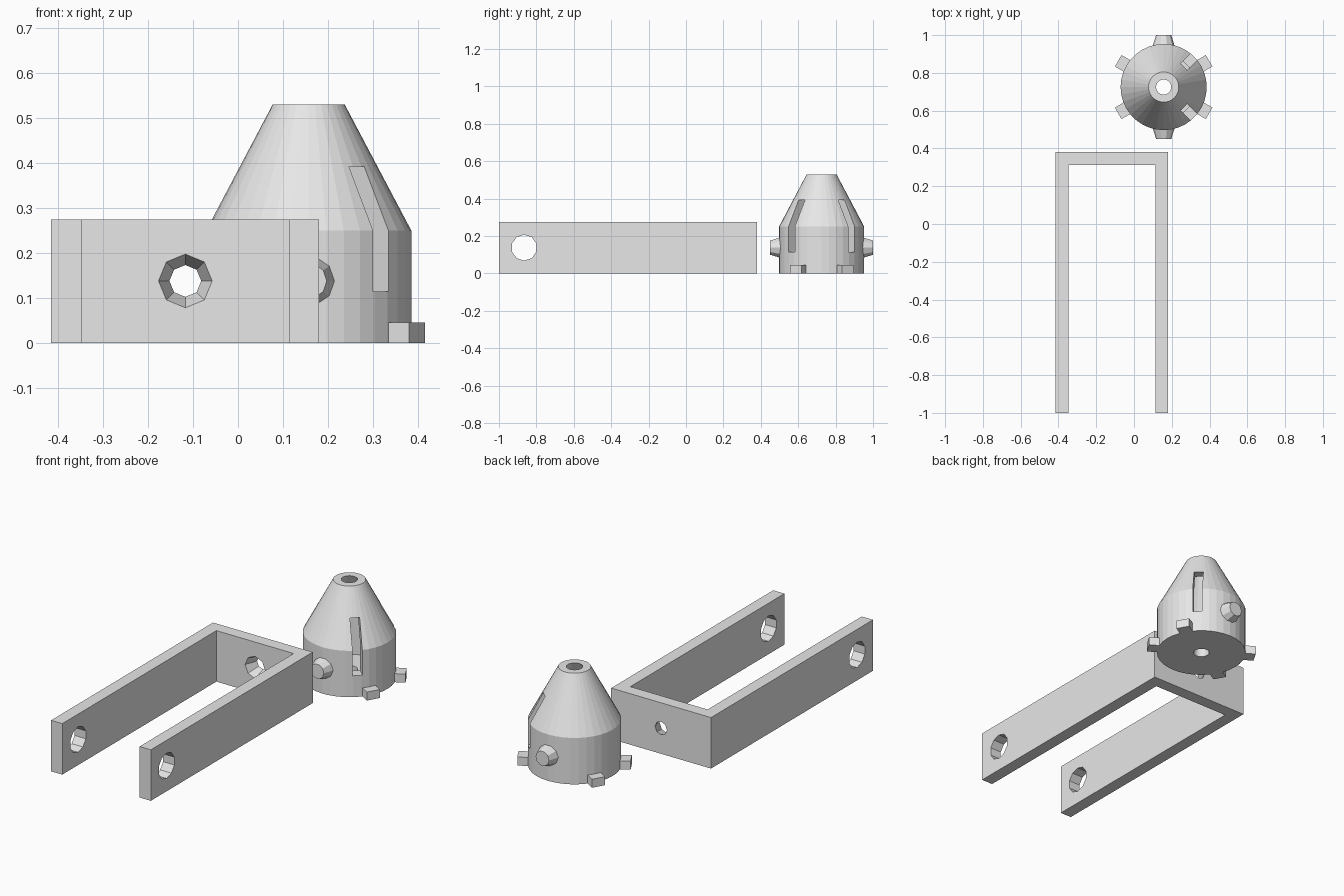
import bpy, bmesh, math
from mathutils import Matrix, Vector

cube = bpy.data.objects.get("Cube")
if cube:
    bpy.data.objects.remove(cube)

GREY = (0.8, 0.8, 0.8, 1)
mat = bpy.data.materials.new("light_grey")
mat.use_nodes = True
mat.diffuse_color = GREY
mat.node_tree.nodes["Principled BSDF"].inputs["Base Color"].default_value = GREY

AXIS = Vector((0.157, 0.725, 0))      # centre of the hollow body
PIVOT_Z = 0.138                       # height of studs and pivot hole


def finish(name, bm):
    bmesh.ops.recalc_face_normals(bm, faces=bm.faces)
    mesh = bpy.data.meshes.new(name)
    bm.to_mesh(mesh)
    bm.free()
    mesh.materials.append(mat)
    obj = bpy.data.objects.new(name, mesh)
    bpy.context.collection.objects.link(obj)
    return obj


def box(name, lo, hi, matrix=Matrix()):
    lo, hi = Vector(lo), Vector(hi)
    bm = bmesh.new()
    bmesh.ops.create_cube(bm, size=1)
    bmesh.ops.scale(bm, vec=hi - lo, verts=bm.verts)
    bmesh.ops.translate(bm, vec=(lo + hi) / 2, verts=bm.verts)
    bm.transform(matrix)
    return finish(name, bm)


def rod(name, start, end, r1, r2, sides, turn=0):
    """Straight or tapered rod between two points."""
    start, end = Vector(start), Vector(end)
    d = end - start
    bm = bmesh.new()
    bmesh.ops.create_cone(bm, cap_ends=True, segments=sides,
                          radius1=r1, radius2=r2, depth=d.length)
    bm.transform(Matrix.Translation((start + end) / 2)
                 @ d.to_track_quat('Z', 'Y').to_matrix().to_4x4()
                 @ Matrix.Rotation(turn, 4, 'Z'))
    return finish(name, bm)


def cut(obj, cutters):
    for c in cutters:
        mod = obj.modifiers.new("cut", 'BOOLEAN')
        mod.operation, mod.solver, mod.object = 'DIFFERENCE', 'EXACT', c
    graph = bpy.context.evaluated_depsgraph_get()
    mesh = bpy.data.meshes.new_from_object(obj.evaluated_get(graph))
    obj.modifiers.clear()
    obj.data = mesh
    for c in cutters:
        bpy.data.objects.remove(c)


def around(degrees):
    return Matrix.Translation(AXIS) @ Matrix.Rotation(math.radians(degrees), 4, 'Z')


# U-shaped bracket
outline = [(-0.415, -1), (-0.348, -1), (-0.348, 0.313), (0.113, 0.313),
           (0.113, -1), (0.18, -1), (0.18, 0.38), (-0.415, 0.38)]
bm = bmesh.new()
base = bm.faces.new([bm.verts.new((x, y, 0)) for x, y in outline])
up = bmesh.ops.extrude_face_region(bm, geom=[base])["geom"]
bmesh.ops.translate(bm, vec=(0, 0, 0.275),
                    verts=[v for v in up if isinstance(v, bmesh.types.BMVert)])
bracket = finish("bracket", bm)

# Arm holes and the countersunk pivot hole
cut(bracket, [
    rod("arm_hole", (-0.6, -0.865, PIVOT_Z), (0.4, -0.865, PIVOT_Z), 0.069, 0.069, 10),
    rod("pivot_hole", (-0.117, 0.312, PIVOT_Z), (-0.117, 0.381, PIVOT_Z), 0.06, 0.035, 8),
])

# Hollow body: closed wall section revolved around its axis
section = [(0.04, 0), (0.228, 0), (0.228, 0.25), (0.08, 0.53),
           (0.04, 0.53), (0.17, 0.25), (0.17, 0.046), (0.04, 0.046)]
bm = bmesh.new()
ring = [bm.verts.new((r, 0, z)) for r, z in section]
edges = [bm.edges.new((a, b)) for a, b in zip(ring, ring[1:] + ring[:1])]
bmesh.ops.spin(bm, geom=ring + edges, cent=(0, 0, 0), axis=(0, 0, 1),
               angle=2 * math.pi, steps=36, use_duplicate=False)
bmesh.ops.remove_doubles(bm, verts=bm.verts, dist=0.0005)
bm.transform(Matrix.Translation(AXIS))
body = finish("hollow_body", bm)

# Wall slots, hexagonal bottom hole and two small drain holes
cutters = [box("slot", (0.05, -0.024, 0.115), (0.3, 0.024, 0.392), around(a))
           for a in (45, 135, 225, 315)]
for name, dx, r, sides in (("hex_hole", 0, 0.054, 6),
                           ("drain_hole", -0.14, 0.018, 10),
                           ("drain_hole", 0.14, 0.018, 10)):
    p = AXIS + Vector((dx, 0, 0))
    cutters.append(rod(name, p + Vector((0, 0, -0.05)), p + Vector((0, 0, 0.08)), r, r, sides))
cut(body, cutters)

# Foot tabs
for i, a in enumerate((30, 150, 210, 330)):
    box(f"foot_tab_{i + 1}", (0.19, -0.035, 0), (0.278, 0.035, 0.046), around(a))

# Tapered pivot studs, front and back
for name, s in (("front_stud", -1), ("back_stud", 1)):
    centre = AXIS + Vector((0, 0, PIVOT_Z))
    rod(name, centre + Vector((0, s * 0.205, 0)), centre + Vector((0, s * 0.275, 0)),
        0.062, 0.04, 10, math.pi / 2)
